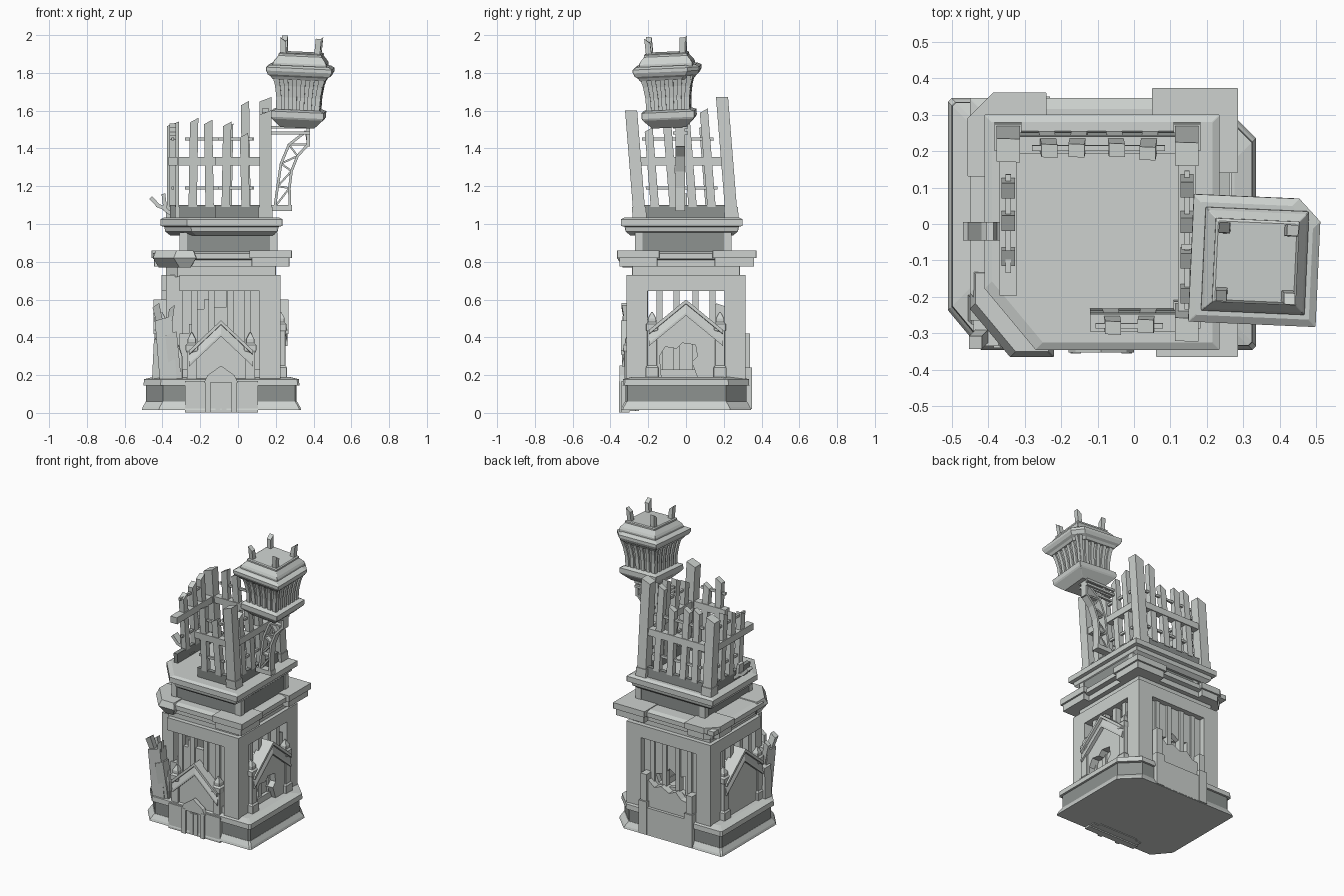
import bpy, bmesh, math
from mathutils import Matrix, Vector

cube = bpy.data.objects.get("Cube")
if cube:
    bpy.data.objects.remove(cube, do_unlink=True)


def material(name, rgb):
    m = bpy.data.materials.new(name)
    m.use_nodes = True
    m.diffuse_color = (*rgb, 1)
    m.node_tree.nodes["Principled BSDF"].inputs["Base Color"].default_value = (*rgb, 1)
    return m


PALE = material("pale_stone", (0.61, 0.64, 0.62))
DARK = material("dark_stone", (0.27, 0.29, 0.28))
ID = Matrix.Identity(4)


class Part:
    """One object gathered from lofted solids."""
    def __init__(self, name, mat=PALE, m=ID):
        self.name, self.mat, self.m, self.bm = name, mat, m, bmesh.new()

    def loft(self, sections):
        rings = [[self.bm.verts.new(self.m @ Vector(p)) for p in s] for s in sections]
        for a, b in zip(rings, rings[1:]):
            for i in range(len(a)):
                j = (i + 1) % len(a)
                self.bm.faces.new((a[i], a[j], b[j], b[i]))
        self.bm.faces.new(rings[0][::-1])
        self.bm.faces.new(rings[-1])
        return self

    def box(self, x0, x1, y0, y1, z0, z1):
        return self.loft([[(x0, y0, z), (x1, y0, z), (x1, y1, z), (x0, y1, z)] for z in (z0, z1)])

    def plate(self, pts, y0, y1):
        return self.loft([[(x, y, z) for x, z in pts] for y in (y0, y1)])

    def post(self, a, b, w):
        """Leaning post with a slanted top."""
        return self.loft([[(p[0] + sx * w / 2, p[1] + sy * w / 2, p[2] + sx * lift)
                           for sx, sy in ((-1, -1), (1, -1), (1, 1), (-1, 1))] for p, lift in ((a, 0), (b, .012))])

    def strut(self, a, b, y, thick, depth):
        """Flat bar in the x-z plane, centred on y."""
        a, b = Vector(a), Vector(b)
        n = Vector((a.y - b.y, b.x - a.x)).normalized() * thick / 2
        return self.plate([a + n, b + n, b - n, a - n], y - depth / 2, y + depth / 2)

    def done(self):
        bmesh.ops.recalc_face_normals(self.bm, faces=self.bm.faces)
        me = bpy.data.meshes.new(self.name)
        self.bm.to_mesh(me)
        self.bm.free()
        me.materials.append(self.mat)
        bpy.context.collection.objects.link(bpy.data.objects.new(self.name, me))


def outline(x0, x1, y0, y1, z, inset=0, fl=.002, fr=.002, br=.002, bl=.002):
    """Rectangle with its four corners cut off."""
    x0, x1, y0, y1 = x0 + inset, x1 - inset, y0 + inset, y1 - inset
    return [(x0, y0 + fl * 1.2, z), (x0 + fl, y0, z), (x1 - fr, y0, z), (x1, y0 + fr, z),
            (x1, y1 - br, z), (x1 - br, y1, z), (x0 + bl, y1, z), (x0, y1 - bl, z)]


def tier(name, rect, levels, mat=PALE, m=ID, **cuts):
    Part(name, mat, m).loft([outline(*rect, z, i, **cuts) for i, z in levels]).done()


# Plinth with a dark band between two mouldings
base = (-.51, .335, -.345, .345)
cut = dict(fl=.09, fr=.01, br=.11, bl=.01)
tier("plinth_foot", base, [(0, .015), (.005, .03), (.022, .06)], **cut)
tier("plinth_band", base, [(.024, .055), (.024, .15)], DARK, **cut)
tier("plinth_top", base, [(.01, .145), (.012, .178), (.06, .19)], **cut)

# Walls: each side is built facing the front, then turned into place
sides = {n: Matrix.Translation((-.09, 0, 0)) @ Matrix.Rotation(math.radians(a), 4, 'Z')
         for n, a in (("front", 0), ("right", 90), ("back", 180), ("left", 270))}
H = .315
panels = {
    "front": [[(-.22, .18), (.22, .18), (.22, .65), (.03, .65), (.03, .56), (-.05, .56),
               (-.05, .6), (-.09, .6), (-.09, .55), (-.13, .55), (-.13, .47), (-.17, .47), (-.17, .42), (-.22, .42)]],
    "right": [[(-.22, .18), (.22, .18), (.22, .56), (.16, .58), (.13, .5), (-.1, .48), (-.22, .5)]],
    "back": [[(-.22, .18), (.22, .18), (.22, .34), (.1, .32), (.04, .36), (-.05, .34), (-.1, .36), (-.22, .35)],
             [(-.22, .35), (-.1, .36), (-.12, .41), (-.05, .43), (-.02, .47), (.05, .43), (.1, .45), (.1, .32),
              (.22, .34), (.22, .65), (-.22, .65)]],
    "left": [[(-.22, .18), (.22, .18), (.22, .46), (.1, .5), (-.14, .5), (-.22, .55)]],
}
# each lintel stops short of the broken front corner
lintels = {"front": (-.22, H), "right": (-H, H), "back": (-H, H), "left": (-H, .22)}
for n, m in sides.items():
    p = Part(n + "_wall_panel", PALE, m)
    for poly in panels[n]:
        p.plate(poly, -.278, -.245)
    p.done()
    p = Part(n + "_window_bars", PALE, m)
    for u in (-.14, -.05, .05, .14):
        p.box(u - .016, u + .016, -.29, -.25, .18, .66)
    p.box(-.24, .24, -.3, -.24, .18, .23).done()
    Part(n + "_lintel", PALE, m).box(*lintels[n], -H, -.24, .645, .73).done()
    if n != "front":
        Part(n + "_corner_pier", PALE, m).box(-H, -.205, -H, -.205, .18, .73).done()
Part("broken_corner_pier", PALE, sides["front"]).loft(
    [outline(-H, -.205, -H, -.205, z, i) for i, z in ((0, .18), (.0, .3), (.02, .36))]).box(
    -.29, -.205, -.27, -.2, .3, .73).done()
tier("wall_cap", (-.38, .2, -.285, .285), [(0, .72), (0, .79)], fl=.06)


# Gabled porches
def gable(name, m, half, apex, eave, front, floor, hole=()):
    body = [(-half, floor), *hole, (half, floor), (half, eave), (0, apex - .02), (-half, eave)]
    Part(name + "_porch_wall", PALE, m).plate(body, front + .015, -.25).done()
    e = half + .025
    # moulding swept over the ridge, its face sloping outwards
    section = ((-.27, 0), (front - .013, 0), (front - .013, -.022), (front + .005, -.024),
               (front - .008, -.07), (front - .008, -.085), (-.27, -.085))
    Part(name + "_porch_gable", PALE, m).loft(
        [[(x, v, z + d) for v, d in section] for x, z in ((-e, eave), (0, apex), (e, eave))]).done()
    p = Part(name + "_porch_pillars", PALE, m)
    top = eave + .05
    for u in (-half - .01, half + .01):
        r = [(.034, floor), (.034, floor + .06), (.026, floor + .07), (.026, top - .06), (.032, top - .05),
             (.032, top - .02), (.022, top - .01), (.022, top + .01), (.004, top + .045)]
        p.loft([outline(u - w, u + w, front - w + .03, front + w + .03, z) for w, z in r])
    p.done()


broken = [(-.13, .19), (-.14, .3), (-.11, .35), (-.05, .34), (-.02, .37), (.05, .36), (.06, .3), (.03, .27), (.06, .19)]
gable("front", sides["front"], .145, .49, .33, -.33, .01)
gable("right", sides["right"], .17, .6, .44, -.345, .18, broken)
gable("left", sides["left"], .17, .6, .44, -.345, .18)
Part("porch_step", PALE, sides["front"]).box(-.19, .195, -.342, -.3, .002, .17).done()
door = Part("front_door_surround", PALE, sides["front"])
for u in (-.07, .07):
    door.box(u - .014, u + .014, -.355, -.33, .002, .17)
door.plate([(-.09, .16), (.09, .16), (.07, .2), (0, .25), (-.07, .2)], -.353, -.325)
door.box(-.03, -.003, -.348, -.33, .01, .15).box(.003, .03, -.348, -.33, .01, .15).done()

# Ruined back porch
p = Part("back_porch_stumps", PALE, sides["back"])
for u, h in ((-.17, .42), (.17, .36)):
    p.box(u - .03, u + .03, -.35, -.28, .02, .24).box(u - .022, u + .022, -.34, -.28, .24, h)
p.box(-.14, .14, -.345, -.29, .02, .2).done()
Part("back_porch_fragment", PALE, sides["back"]).plate(
    [(-.145, .19), (.145, .19), (.145, .3), (.1, .31), (.06, .35), (.01, .33), (-.05, .36), (-.1, .34), (-.145, .38)],
    -.325, -.25).done()

# Shattered buttress leaning away from the front corner
p = Part("shattered_buttress")
for a, b, w in (((-.37, -.28, .18), (-.395, -.29, .5), .09), ((-.33, -.29, .18), (-.355, -.31, .42), .06),
                ((-.42, -.23, .18), (-.41, -.24, .4), .07), ((-.41, -.3, .46), (-.435, -.325, .57), .035),
                ((-.37, -.3, .42), (-.35, -.325, .56), .03), ((-.41, -.25, .4), (-.435, -.25, .54), .03)):
    p.post(a, b, w)
p.box(-.38, -.29, -.26, -.2, .66, .72).done()

# Middle cornice with heavier corner blocks
tier("cornice", (-.45, .262, -.345, .345), [(.03, .775), (.03, .81), (0, .815), (0, .845), (.03, .855)], fl=.13)
p = Part("cornice_corner_blocks")
for *rect, c in ((-.457, -.24, .13, .36, .07), (.05, .285, .14, .373, .002), (.06, .285, -.365, -.14, .002)):
    p.loft([outline(*rect, z, i, bl=c) for i, z in ((.012, .775), (.012, .82), (0, .82), (0, .86))])
p.loft([outline(-.45, -.22, -.365, -.12, z, i, fl=.11) for i, z in ((.03, .77), (0, .82), (.015, .86))]).done()

# Dark neck and the belfry floor
tier("neck_band", (-.305, .205, -.265, .235), [(0, .85), (0, .955)], DARK)
p = Part("neck_posts")
for x in (-.31, .17):
    for y in (-.27, .2):
        p.box(x, x + .04, y, y + .04, .85, .955)
p.done()
tier("belfry_floor", (-.41, .235, -.345, .3),
     [(.05, .94), (.025, .96), (.02, .985), (0, .99), (0, 1.025), (.02, 1.035)], fl=.14)

# Leaning belfry
lean = Matrix.Identity(4)
lean[1][2], lean[1][3] = -.08, .08 * 1.03
X0, X1, Y0, Y1 = -.345, .145, -.245, .242
p = Part("belfry_posts", PALE, lean)
for x, y, h in ((X1, Y0, 1.59), (X1, Y1, 1.66), (X0, Y1, 1.53)):
    p.box(x - .037, x + .037, y - .037, y + .037, 1.02, 1.09)
    p.post((x, y, 1.08), (x, y, h), .064)
p.done()
walls = (("front", True, Y0, -.12, X1, ((-.065, 1.53), (.04, 1.47))),
         ("back", True, Y1, X0, X1, ((-.24, 1.55), (-.15, 1.54), (-.055, 1.52), (.045, 1.64))),
         ("left", False, X0, -.17, Y1, ((-.06, 1.46), (.04, 1.5), (.13, 1.52))),
         ("right", False, X1, Y0, Y1, ((-.16, 1.5), (-.06, 1.55), (.04, 1.58), (.14, 1.6))))
for n, along_x, c, a, b, bars in walls:
    def strip(part, s, e, w, z0, z1):
        part.box(*((s, e, c - w, c + w) if along_x else (c - w, c + w, s, e)), z0, z1)
    q = Part(n + "_parapet", DARK, lean)
    strip(q, a, b, .014, 1.025, 1.1)
    q.done()
    q = Part(n + "_belfry_rails", PALE, lean)
    strip(q, a, b, .024, 1.31, 1.355)
    for z in (1.19, 1.45):
        strip(q, max(a, bars[0][0] - .04), bars[-1][0] + .04, .007, z - .008, z + .008)
    q.done()
    q = Part(n + "_belfry_slats", PALE, lean)
    for i, (s, h) in enumerate(bars):
        k = .008 * (-1) ** i
        q.loft([[((s + t * .022 + (k if z > 1.2 else 0), c + r) if along_x else (c + r, s + t * .022))
                 + (z + (t * .012 if z > 1.2 else 0),)
                 for t, r in ((-1, -.018), (1, -.018), (1, .018), (-1, .018))] for z in (1.09, h)])
    q.done()

# Lattice bracket carrying the lantern, and its broken twin
inner = [(.195, 1.09), (.21, 1.2), (.228, 1.32), (.27, 1.42), (.36, 1.49)]
outer = [(.275, 1.09), (.272, 1.19), (.283, 1.28), (.315, 1.36), (.37, 1.42)]
p = Part("lantern_bracket")
for curve in (inner, outer):
    for a, b in zip(curve, curve[1:]):
        p.strut(a, b, -.03, .014, .05)
for i in range(4):
    p.strut(inner[i], outer[i + 1], -.03, .01, .03)
    p.strut(outer[i + 1], inner[i + 1], -.03, .01, .03)
p.box(.17, .285, -.055, -.005, 1.07, 1.1).box(.362, .38, -.055, -.005, 1.41, 1.53)
for y in (-.07, -.005):
    p.box(.13, .38, y, y + .015, 1.475, 1.49).box(.13, .38, y, y + .015, 1.505, 1.52)
p.done()
p = Part("broken_bracket")
for a, b in (((-.335, 1.04), (-.39, 1.08)), ((-.38, 1.08), (-.43, 1.10)), ((-.425, 1.10), (-.462, 1.14)),
             ((-.385, 1.08), (-.395, 1.16))):
    p.strut(a, b, -.02, .02, .05)
p.done()

# Tilted hanging lantern, one eave corner chipped
tilt = (Matrix.Translation((.318, -.086, 1.513)) @ Matrix.Rotation(math.radians(-2.5), 4, 'Z')
        @ Matrix.Rotation(math.radians(2.5), 4, 'Y') @ Matrix.Rotation(math.radians(2.5), 4, 'X'))
for name, chip, levels in (
        ("lantern_foot", .002, ((.09, 0), (.135, .045), (.14, .055), (.14, .085), (.115, .095))),
        ("lantern_body", .002, ((.103, .09), (.106, .16), (.115, .22), (.13, .275))),
        ("lantern_eave", .06, ((.14, .255), (.15, .27), (.165, .28), (.175, .3), (.175, .318), (.155, .33))),
        ("lantern_roof", .002, ((.142, .325), (.142, .342), (.135, .355), (.115, .38), (.115, .39), (.108, .395)))):
    tier(name, (0, 0, 0, 0), [(-r, z) for r, z in levels], m=tilt, br=chip)
for k in range(4):
    m = tilt @ Matrix.Rotation(k * math.pi / 2, 4, 'Z')
    p = Part(f"lantern_ribs_{k + 1}", PALE, m)
    for u in (-.105, -.063, -.021, .021, .063, .105):
        p.loft([[(u * s + dx, dy - r, z) for dx, dy in ((-.012, 0), (.012, 0), (.012, .02), (-.012, .02))]
                for r, z, s in ((.115, .09, .95), (.117, .16, .97), (.126, .22, 1.05), (.142, .275, 1.15))])
    p.done()
    Part(f"lantern_prong_{k + 1}", PALE, m).post((.087, .087, .36), (.094, .094, .465), .03).done()
